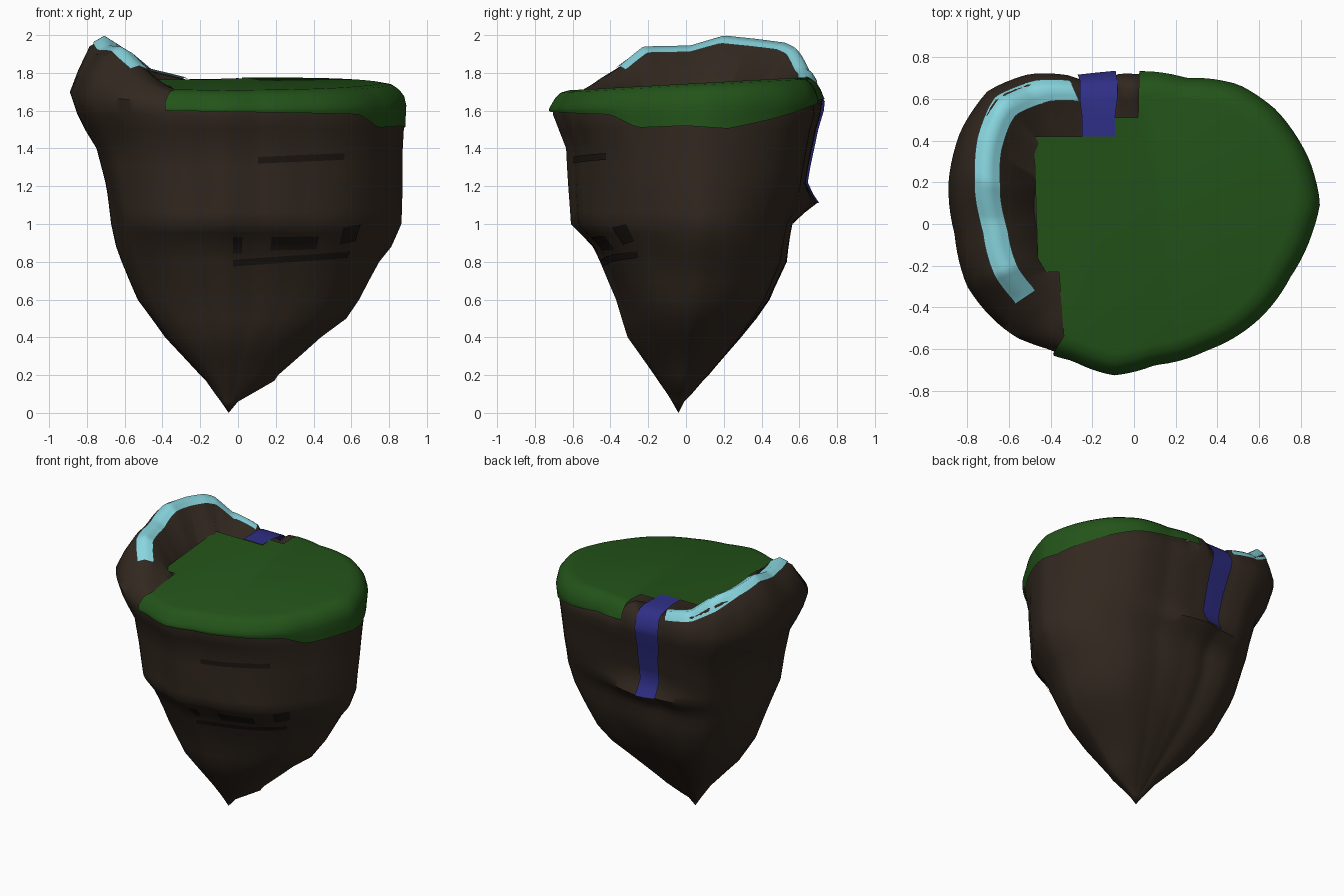
import bpy, bmesh, math

if "Cube" in bpy.data.objects:
    bpy.data.objects.remove(bpy.data.objects["Cube"])

# Plan outline at the widest level, counterclockwise
OUT = [(.89, .1), (.84, .3), (.68, .54), (.5, .66), (.25, .69), (0, .72), (-.25, .7), (-.5, .72),
       (-.7, .64), (-.83, .45), (-.89, .2), (-.86, -.05), (-.8, -.3), (-.65, -.48), (-.5, -.58),
       (-.3, -.65), (-.1, -.72), (.1, -.67), (.35, -.6), (.6, -.45), (.75, -.25), (.85, -.05)]
# Silhouette: z, x min, x max, y min, y max
LEVELS = [(.06, -.09, 0, -.075, -.01), (.1, -.12, .07, -.1, .03), (.17, -.17, .19, -.15, .09),
          (.2, -.2, .21, -.17, .12), (.4, -.39, .44, -.31, .29), (.5, -.46, .58, -.34, .37),
          (.6, -.53, .65, -.37, .44), (.8, -.61, .75, -.46, .53), (.88, -.64, .81, -.5, .54),
          (1.0, -.67, .86, -.62, .56), (1.2, -.7, .87, -.63, .63), (1.4, -.75, .875, -.64, .67),
          (1.5, -.81, .88, -.68, .69), (1.6, -.86, .88, -.72, .72), (1.7, -.89, .89, -.73, .73)]
# Top rim: crest angle, height, and fraction of the outline radius
CREST = [(0, 1.7, .85), (84, 1.71, .88), (89, 1.775, .9), (95, 1.765, .9), (98, 1.71, .9),
         (110, 1.71, .9), (113, 1.765, .9), (128, 1.82, .89), (136, 1.92, .89), (141, 1.95, .88),
         (152, 1.97, .84), (164, 1.988, .8), (178, 1.935, .78), (200, 1.93, .77),
         (212, 1.84, .77), (226, 1.75, .82), (240, 1.69, .86), (360, 1.7, .85)]


def lerp_table(rows, t):
    if t <= rows[0][0]:
        return rows[0][1:]
    for a, b in zip(rows, rows[1:]):
        if t <= b[0]:
            f = (t - a[0]) / (b[0] - a[0])
            return tuple(p + (q - p) * f for p, q in zip(a[1:], b[1:]))
    return rows[-1][1:]


POLAR = sorted((math.degrees(math.atan2(y, x)) % 360, math.hypot(x, y)) for x, y in OUT)
POLAR = [(POLAR[-1][0] - 360, POLAR[-1][1])] + POLAR + [(POLAR[0][0] + 360, POLAR[0][1])]


def plan(deg, s=1):
    r = lerp_table(POLAR, deg % 360)[0] * s
    a = math.radians(deg)
    return r * math.cos(a), r * math.sin(a)


def side(deg, z, off=0):
    x0, x1, y0, y1 = lerp_table(LEVELS, z)
    k = max(0, 1 - z / .6)
    cx, cy = -.05 * k, -.04 * k
    ox, oy = plan(deg)
    x = (x1 - cx if ox > 0 else cx - x0) * ox / .89
    y = (y1 - cy if oy > 0 else cy - y0) * oy / .725
    # rock folds and the ledge below the waterfall
    g = 1 + .012 * math.sin(math.radians(deg * 5) + z * 7) * min(1, max(0, 1.6 - z))
    y += .1 * math.exp(-((z - 1.11) / .06) ** 2 - ((deg % 360 - 100) / 28) ** 2)
    g += off / max(.01, math.hypot(x, y))
    return cx + x * g, cy + y * g, z


def top_profile(deg):
    h, c = lerp_table(CREST, deg % 360)
    base = 1.63
    # tuck the rim in where the grass covers it
    rim = .97 + .03 * min(1, max(0, (h - 1.7) / .06))
    foot = .62 if 80 < deg % 360 < 140 else .54
    return [(rim, base + .2 * (h - base)), (rim * (3 + c) / 4, base + .55 * (h - base)),
            ((1 + 1.3 * c) / 2.3, base + .88 * (h - base)), (c, h),
            (c - .08, h - .15 * (h - 1.69)), (foot, 1.69), (.3, 1.69)]


def top_point(deg, s, lift=0):
    return (*plan(deg, s), lerp_table(sorted(top_profile(deg)), s)[0] + lift)


def mat(name, rgb):
    m = bpy.data.materials.new(name)
    m.diffuse_color = (*rgb, 1)
    m.use_nodes = True
    m.node_tree.nodes["Principled BSDF"].inputs["Base Color"].default_value = m.diffuse_color
    return m


def make(name, verts, faces, m, angle=50):
    me = bpy.data.meshes.new(name)
    me.from_pydata(verts, [], faces)
    bm = bmesh.new()
    bm.from_mesh(me)
    bmesh.ops.recalc_face_normals(bm, faces=bm.faces)
    # open ribbons and caps must face outward
    bm.normal_update()
    if sum((f.normal.z + f.normal.dot(f.calc_center_median().normalized())) * f.calc_area()
           for f in bm.faces) < 0:
        bmesh.ops.reverse_faces(bm, faces=bm.faces)
    bm.to_mesh(me)
    bm.free()
    ob = bpy.data.objects.new(name, me)
    bpy.context.collection.objects.link(ob)
    me.materials.append(m)
    bpy.ops.object.select_all(action='DESELECT')
    ob.select_set(True)
    bpy.context.view_layer.objects.active = ob
    bpy.ops.object.shade_smooth_by_angle(angle=math.radians(angle))
    return ob


def grid_faces(rows, cols, wrap=False):
    n = cols if wrap else cols - 1
    return [(r * cols + c, r * cols + (c + 1) % cols, (r + 1) * cols + (c + 1) % cols,
             (r + 1) * cols + c) for r in range(rows - 1) for c in range(n)]


brown = mat("rock", (.032, .021, .014))
dark = mat("dark_rock", (.012, .008, .006))
green = mat("grass", (.017, .088, .01))
cyan = mat("ice", (.25, .67, .74))
blue = mat("water", (.028, .028, .24))

# Rock body with raised ridge
N = 120
angles = [i * 360 / N for i in range(N)]
zs = [.06, .1, .17, .2, .3, .4, .5, .6, .7, .8, .88, .95, 1.0, 1.06, 1.11, 1.16, 1.22, 1.3, 1.4,
      1.5, 1.58]
verts = [side(d, z) for z in zs for d in angles]
profiles = [top_profile(d) for d in angles]
for k in range(7):
    verts += [(*plan(d, p[k][0]), p[k][1]) for d, p in zip(angles, profiles)]
rows = len(zs) + 7
faces = grid_faces(rows, N, True)
verts += [(-.05, -.04, 0), (0, 0, 1.69)]
tip, mid, last = rows * N, rows * N + 1, (rows - 1) * N
for i in range(N):
    j = (i + 1) % N
    faces += [(tip, j, i), (last + i, last + j, mid)]
make("rock_body", verts, faces, brown)

# Dark slots in the front rock face: start/end angle, bottom z at each end, height
for i, (d0, d1, z0, z1, h) in enumerate([(-81, -40, 1.32, 1.34, .035), (-93, -30, .775, .82, .035),
                                         (-93, -88, .845, .845, .085), (-74, -51, .86, .865, .07),
                                         (-39, -29, .89, .91, .09)]):
    n, v = 14, []
    for r in (0, .25, .5, .75, 1):
        for c in range(n):
            t = c / (n - 1)
            v.append(side(d0 + (d1 - d0) * t, z0 + (z1 - z0) * t + h * r, .006))
    make(f"rock_slot_{i + 1}", v, grid_faces(5, n), dark)

# Grass cap: flat top with a rounded overhanging skirt
SKIRT = [(-122, 1.6), (-50, 1.585), (-32, 1.58), (-20, 1.51), (0, 1.52), (15, 1.505), (30, 1.55),
         (50, 1.62), (70, 1.655), (88, 1.67)]
cols = 70
ds = [-122 + 210 * i / (cols - 1) for i in range(cols)]


def top_z(x, y):
    return 1.742 + .055 * y


v = []
for s, drop in [(.86, 0), (.92, .01), (.96, .035), (.99, .07)]:
    for d in ds:
        x, y = plan(d, s)
        v.append((x, y, top_z(x, y) - drop))
for t in (.2, .6, 1):
    for d in ds:
        low = lerp_table(SKIRT, d)[0]
        top = top_z(*plan(d)) - .09
        v.append(side(d, min(top, 1.66) + (low - min(top, 1.66)) * t, .01))
f = grid_faces(7, cols)
inner = [(.02, .51), (-.09, .51), (-.09, .42), (-.48, .42), (-.46, -.23), (-.36, -.23)]
start = len(v)
v += [(x, y, top_z(x, y)) for x, y in inner]
f.append(tuple(range(cols)) + tuple(range(start, start + len(inner))))
make("grass_cap", v, f, green)

# Ice band draped along the ridge crest
v, n = [], 60
for i in range(n):
    d = 114 + 100 * i / (n - 1)
    c = lerp_table(CREST, d)[1]
    for o in (-.075, -.04, 0, .035, .065):
        v.append(top_point(d, c + o, .01))
make("ice_band", v, grid_faces(n, 5), cyan, 80)

# Stream and waterfall
v = []
for y, z in [(.42, 1.768), (.52, 1.768), (.6, 1.765), (.66, 1.75), (.69, 1.72)]:
    w = .08 + .01 * (y > .55)
    v += [(-.17 - w, y, z), (-.17, y, z), (-.17 + w, y, z)]
for z in (1.65, 1.6, 1.5, 1.4, 1.3, 1.22, 1.16, 1.11):
    v += [side(d, z, .012) for d in (111, 104, 97)]
make("waterfall", v, grid_faces(len(v) // 3, 3), blue)
